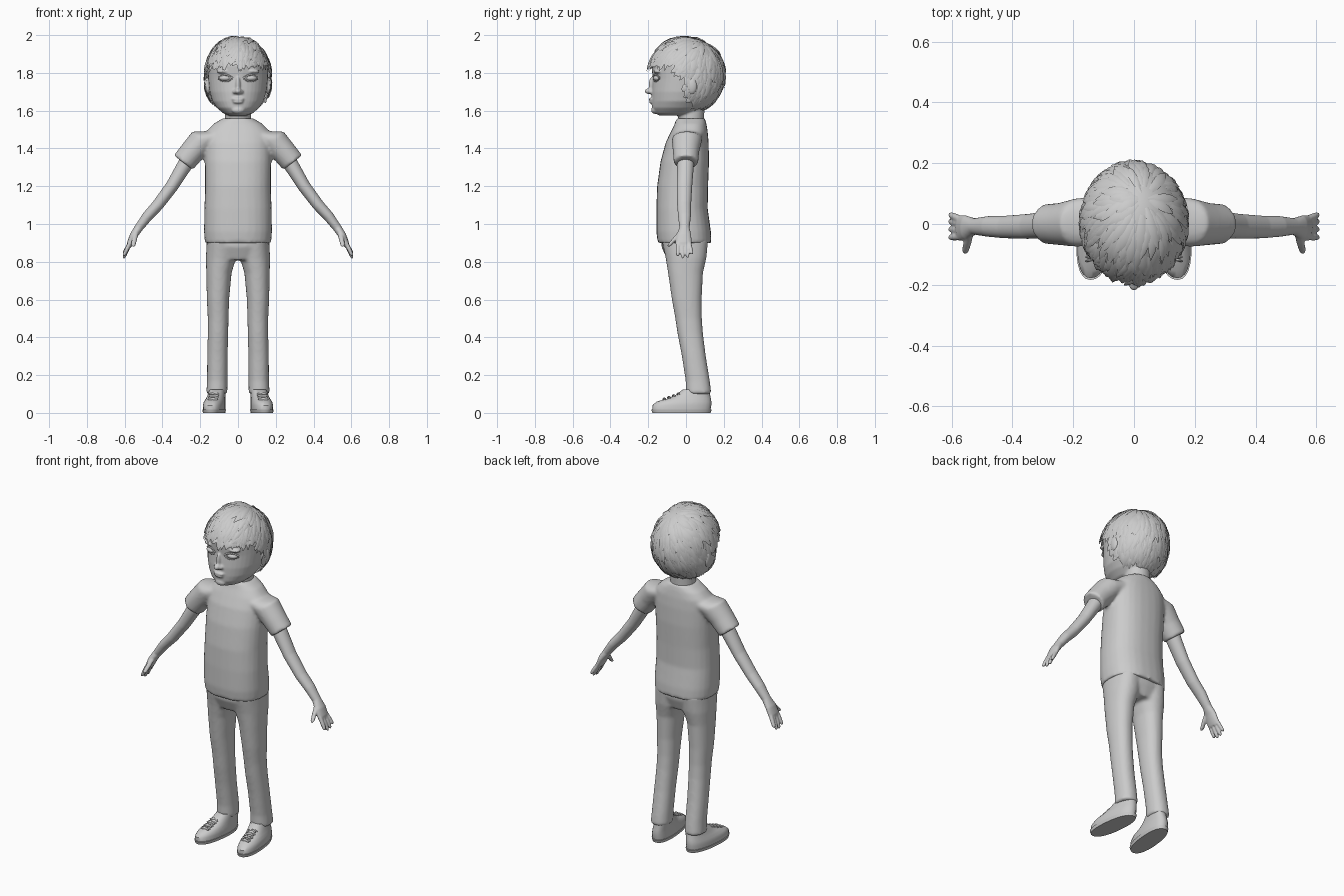
import bpy, bmesh, math, random
from mathutils import Vector, Matrix

random.seed(4)
cube = bpy.data.objects.get("Cube")
if cube:
    bpy.data.objects.remove(cube)

grey = bpy.data.materials.new("plain grey")
grey.use_nodes = True
grey.diffuse_color = (0.6, 0.6, 0.6, 1)
grey.node_tree.nodes["Principled BSDF"].inputs["Base Color"].default_value = (0.6, 0.6, 0.6, 1)

SIDES = (("left", 1), ("right", -1))


def loft(bm, sections, s=1, n=28, power=2.0, splay=0.0):
    """Skin rings given as (x, y, z, rx, ry, tilt in degrees)."""
    rings = []
    for x, y, z, rx, ry, tilt in sections:
        rot = Matrix.Rotation(math.radians(tilt), 3, 'Y')
        ring = []
        for i in range(n):
            a = math.tau * i / n
            c, d = math.cos(a), math.sin(a)
            p = Vector((x, y, z)) + rot @ Vector((
                math.copysign(abs(c) ** (2 / power), c) * rx,
                math.copysign(abs(d) ** (2 / power), d) * ry, 0))
            p.x -= splay * p.y
            ring.append(bm.verts.new((p.x * s, p.y, p.z)))
        rings.append(ring)
    for a, b in zip(rings, rings[1:]):
        for i in range(n):
            j = (i + 1) % n
            bm.faces.new((a[i], a[j], b[j], b[i]))
    bm.faces.new(rings[0])
    bm.faces.new(rings[-1])


def row(z, front, back, rx, x=0.0):
    return (x, (front + back) / 2, z, rx, (back - front) / 2, 0)


def ball(bm, centre, radii, segs=24):
    bmesh.ops.create_uvsphere(bm, u_segments=segs, v_segments=segs // 2, radius=1,
                              matrix=Matrix.Translation(centre) @ Matrix.Diagonal((*radii, 1)))


def finish(name, bm, voxel=0, smooth=4, angle=40, recalc=True):
    if recalc:
        bmesh.ops.recalc_face_normals(bm, faces=bm.faces)
    me = bpy.data.meshes.new(name)
    bm.to_mesh(me)
    bm.free()
    me.materials.append(grey)
    ob = bpy.data.objects.new(name, me)
    bpy.context.collection.objects.link(ob)
    for o in bpy.context.selected_objects:
        o.select_set(False)
    ob.select_set(True)
    bpy.context.view_layer.objects.active = ob
    bpy.ops.object.shade_smooth_by_angle(angle=math.radians(angle))
    if voxel:  # fuse overlapping forms into one skin
        m = ob.modifiers.new("fuse", 'REMESH')
        m.mode, m.voxel_size, m.use_smooth_shade = 'VOXEL', voxel, True
        m = ob.modifiers.new("relax", 'SMOOTH')
        m.factor, m.iterations = 0.5, smooth
    return ob


# Shirt: torso and both sleeves
bm = bmesh.new()
loft(bm, [row(0.90, -0.15, 0.135, 0.176), row(0.96, -0.157, 0.132, 0.18), row(1.08, -0.157, 0.115, 0.178),
          row(1.2, -0.153, 0.117, 0.174), row(1.33, -0.135, 0.122, 0.176), row(1.43, -0.108, 0.12, 0.175),
          row(1.49, -0.08, 0.115, 0.168), row(1.53, -0.06, 0.108, 0.13), row(1.56, -0.05, 0.1, 0.08)], power=2.4)
for _, s in SIDES:
    loft(bm, [(0.09, 0.015, 1.475, 0.05, 0.08, -20), (0.185, 0.005, 1.445, 0.072, 0.08, -38),
              (0.24, 0.0, 1.385, 0.066, 0.07, -38), (0.29, 0.0, 1.325, 0.063, 0.065, -38)], s)
finish("shirt", bm, 0.009, 6)

# Trousers: hips and legs
bm = bmesh.new()
loft(bm, [row(0.95, -0.13, 0.115, 0.165), row(0.88, -0.13, 0.115, 0.167), row(0.81, -0.10, 0.09, 0.13)], power=2.3)
for _, s in SIDES:
    loft(bm, [row(0.92, -0.13, 0.118, 0.08, 0.085), row(0.82, -0.108, 0.108, 0.08, 0.09),
              row(0.74, -0.095, 0.09, 0.067, 0.101), row(0.6, -0.075, 0.083, 0.059, 0.106),
              row(0.5, -0.057, 0.084, 0.055, 0.105), row(0.42, -0.045, 0.09, 0.054, 0.106),
              row(0.3, -0.022, 0.105, 0.054, 0.109), row(0.17, -0.002, 0.126, 0.054, 0.11),
              row(0.1, 0.0, 0.135, 0.056, 0.112)], s, power=2.2)
finish("trousers", bm, 0.009, 6)

# Shoes, soles and laces
for side, s in SIDES:
    bm = bmesh.new()
    loft(bm, [row(0.016, -0.178, 0.13, 0.056, 0.124), row(0.04, -0.178, 0.134, 0.057, 0.124),
              row(0.06, -0.155, 0.134, 0.054, 0.123), row(0.075, -0.1, 0.132, 0.049, 0.12),
              row(0.095, -0.055, 0.128, 0.046, 0.117), row(0.125, -0.015, 0.125, 0.042, 0.112)],
         s, power=2.3, splay=0.1)
    finish(side + "_shoe", bm)
    bm = bmesh.new()
    loft(bm, [row(0.0, -0.178, 0.13, 0.056, 0.124), row(0.018, -0.184, 0.136, 0.06, 0.124)], s, power=2.3, splay=0.1)
    finish(side + "_sole", bm)
    bm = bmesh.new()
    for i in range(4):
        y, z = -0.115 + 0.025 * i, 0.073 + 0.009 * i
        for turn in (-0.3, 0.3):
            place = Matrix.Translation((s * (0.122 - 0.1 * y), y, z)) @ Matrix.Rotation(turn, 4, 'Z')
            bmesh.ops.create_uvsphere(bm, u_segments=10, v_segments=6, radius=1,
                                      matrix=place @ Matrix.Diagonal((0.03, 0.005, 0.008, 1)))
    finish(side + "_laces", bm)

# Arms and hands
FINGERS = ((0.017, 0.031, 0.84), (0.0, 0.009, 0.822), (-0.021, -0.017, 0.818), (-0.042, -0.044, 0.83))


def digit(bm, a, b, r, s):
    a, b = Vector(a), Vector(b)
    stops = ((0, 1), (0.5, 1), (0.88, 0.85), (1, 0.4))
    loft(bm, [(*a.lerp(b, t), r * k, r * k, -15) for t, k in stops], s, 12)


for side, s in SIDES:
    bm = bmesh.new()
    loft(bm, [(0.25, 0.0, 1.365, 0.043, 0.046, -38), (0.35, -0.008, 1.2, 0.034, 0.041, -38),
              (0.425, -0.01, 1.1, 0.031, 0.037, -38), (0.48, -0.008, 1.04, 0.028, 0.034, -38),
              (0.525, -0.008, 0.98, 0.023, 0.027, -32), (0.552, -0.012, 0.94, 0.021, 0.04, -22),
              (0.57, -0.013, 0.9, 0.017, 0.043, -16), (0.577, -0.013, 0.88, 0.012, 0.04, -16)], s)
    for y0, y1, tip in FINGERS:
        digit(bm, (0.572, y0, 0.9), (0.606, y1, tip), 0.0115, s)
    digit(bm, (0.54, -0.03, 0.955), (0.556, -0.094, 0.88), 0.014, s)
    finish(side + "_arm", bm, 0.0045, 3)

# Head, neck, nose, lips, brows and ears
bm = bmesh.new()
loft(bm, [row(1.5, -0.045, 0.095, 0.075), row(1.55, -0.04, 0.095, 0.07), row(1.64, -0.05, 0.1, 0.07)])
loft(bm, [row(1.574, -0.14, 0.04, 0.045), row(1.586, -0.165, 0.07, 0.078), row(1.615, -0.18, 0.1, 0.112),
          row(1.65, -0.182, 0.13, 0.136), row(1.7, -0.182, 0.15, 0.15), row(1.77, -0.176, 0.17, 0.158),
          row(1.84, -0.183, 0.18, 0.16), row(1.91, -0.155, 0.155, 0.135), row(1.96, -0.1, 0.1, 0.085)], n=40)
ball(bm, (0, -0.192, 1.703), (0.019, 0.027, 0.016))
ball(bm, (0, -0.18, 1.735), (0.013, 0.018, 0.045))
ball(bm, (0, -0.181, 1.661), (0.034, 0.016, 0.008))
ball(bm, (0, -0.18, 1.646), (0.029, 0.016, 0.009))
ball(bm, (0, -0.165, 1.603), (0.035, 0.02, 0.02))
for _, s in SIDES:
    ball(bm, (s * 0.017, -0.183, 1.7), (0.012, 0.017, 0.011))
    ball(bm, (s * 0.07, -0.147, 1.808), (0.045, 0.025, 0.012))
    ball(bm, (s * 0.163, 0.03, 1.73), (0.018, 0.03, 0.045))
finish("head", bm, 0.0055, 3)

# Eyes with a raised lid above and below
for side, s in SIDES:
    bm = bmesh.new()
    ball(bm, (s * 0.066, -0.148, 1.772), (0.034, 0.026, 0.017))
    finish(side + "_eye", bm)
    bm = bmesh.new()
    for lift, size in ((1, 0.0055), (-1, 0.004)):
        path = []
        for i in range(9):
            t = i / 4 - 1
            path.append(Vector((s * (0.066 + 0.038 * t), -0.163 + 0.016 * t + 0.009 * t * t,
                                1.772 + lift * 0.018 * (1 - t * t))))
        for a, b in zip(path, path[1:]):
            ball(bm, (a + b) / 2, (0.008, size, size), 10)
    finish(side + "_eyelids", bm)

# Hair: a cap with overlapping leaf-shaped locks growing from the crown
CENTRE = Vector((0, 0.002, 1.79))
RADII = Vector((0.168, 0.196, 0.198))


def hairline(y):
    if y < -0.1:
        return 1.83
    if y < -0.01:
        return 1.83 - (y + 0.1) * 0.9
    return max(1.6, 1.68 - (y + 0.01) * 1.2)


bm = bmesh.new()
ball(bm, CENTRE, RADII, 48)
bmesh.ops.delete(bm, geom=[v for v in bm.verts if v.co.z < hairline(v.co.y) + 0.01], context='VERTS')
finish("hair_cap", bm)

crown = Vector((0.2, 0.42, 0.9)).normalized()
side_axis = crown.cross(Vector((0, 1, 0))).normalized()
fore_axis = crown.cross(side_axis)


def scalp(theta, phi, lift):
    d = crown * math.cos(theta) + (side_axis * math.cos(phi) + fore_axis * math.sin(phi)) * math.sin(theta)
    p = CENTRE + Vector(a * b for a, b in zip(RADII, d)) * (1 + lift)
    if p.z < 1.77:  # side locks hang straighter than the skull
        p.x *= 1 + 0.9 * (1.77 - p.z)
    return p


bm = bmesh.new()
for _ in range(800):
    theta = math.acos(random.uniform(-0.85, 1.0))
    phi = random.uniform(0, math.tau)
    length, curl = random.uniform(0.45, 0.75), random.uniform(-0.2, 0.2)
    jitter = random.uniform(-0.025, 0.02)
    while length > 0.2:
        tip = scalp(theta + length, phi, 0.04)
        if theta + length < 2.9 and tip.z > hairline(tip.y) + jitter:
            break
        length -= 0.06
    else:
        continue
    half, raise_tip = random.uniform(0.012, 0.019), random.uniform(0.035, 0.08)
    rows = []
    for t, w in ((0, 0.5), (0.25, 0.9), (0.55, 1), (0.8, 0.7), (1, 0.08)):
        th = theta + length * t
        ph = phi + curl * t
        spin = half * w / (0.19 * max(0.22, math.sin(th)))
        lift = 0.005 + raise_tip * t
        rows.append([bm.verts.new(scalp(th, ph + k * spin, lift + (0.025 * w if k == 0 else 0)))
                     for k in (-1, 0, 1)])
    for a, b in zip(rows, rows[1:]):
        for k in (0, 1):
            bm.faces.new((a[k], b[k], b[k + 1], a[k + 1]))
finish("hair_locks", bm, angle=60, recalc=False)
